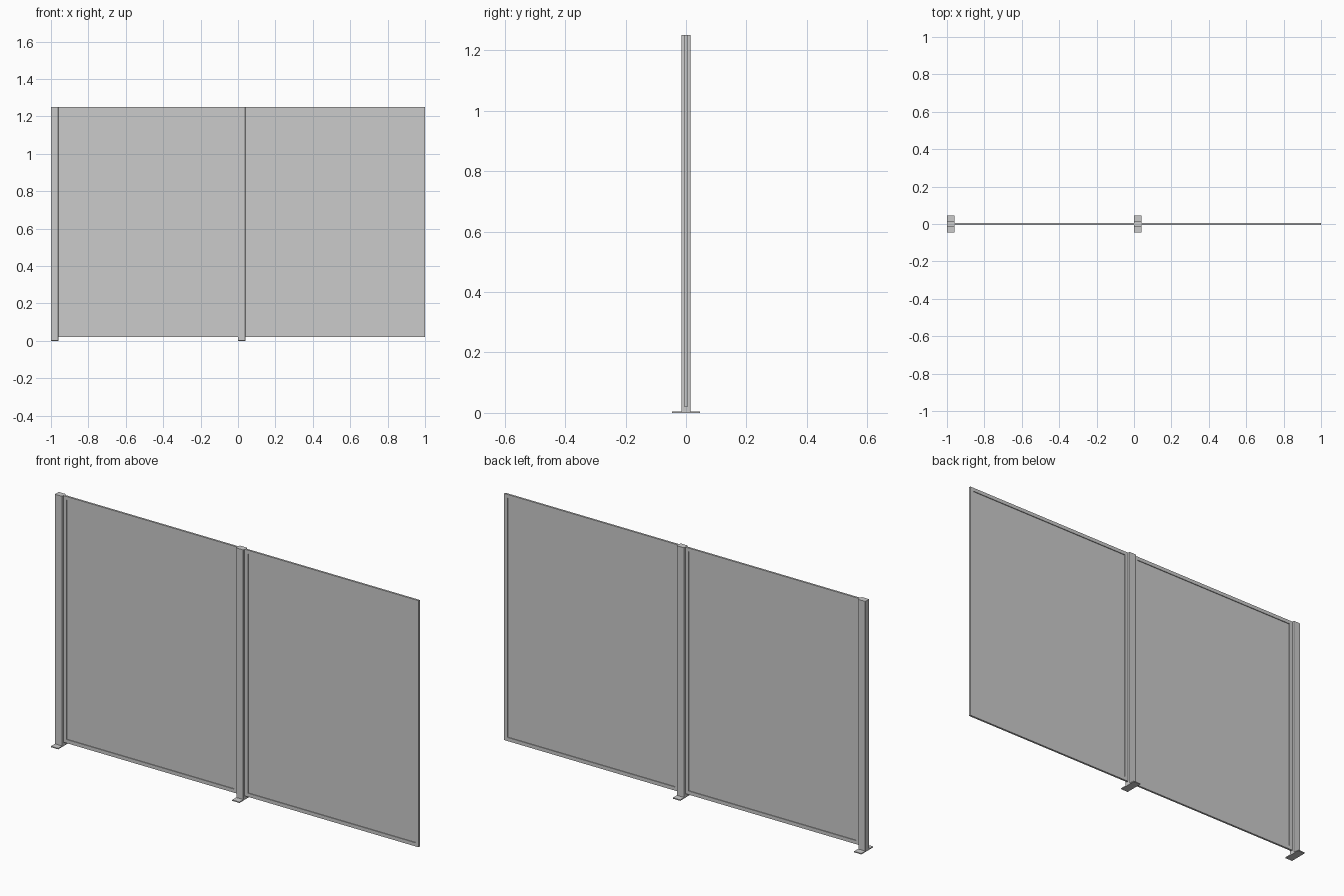
import bpy

if "Cube" in bpy.data.objects:
    bpy.data.objects.remove(bpy.data.objects["Cube"])

TOP = 1.25


def box(name, x, y, z, bevel=0.0):
    """Box from (min, max) ranges, with optional vertical-edge rounding."""
    bpy.ops.mesh.primitive_cube_add(
        size=1, location=[(a + b) / 2 for a, b in (x, y, z)])
    ob = bpy.context.object
    ob.name = name
    ob.scale = [b - a for a, b in (x, y, z)]
    bpy.ops.object.transform_apply(location=False, rotation=False, scale=True)
    if bevel:
        m = ob.modifiers.new("rounding", 'BEVEL')
        m.width = bevel
        m.segments = 3
        m.limit_method = 'WEIGHT'
        w = ob.data.attributes.new("bevel_weight_edge", 'FLOAT', 'EDGE')
        for e in ob.data.edges:
            a, b = (ob.data.vertices[i].co for i in e.vertices)
            w.data[e.index].value = float(abs(a.z - b.z) > 0.01)
        bpy.ops.object.shade_smooth_by_angle()
    return ob


def post(x0):
    # upright and its floor plate
    box("post", (x0, x0 + 0.04), (-0.015, 0.015), (0.005, TOP), 0.003)
    box("foot_plate", (x0, x0 + 0.04), (-0.046, 0.046), (0, 0.005))


def panel(x0, x1):
    # perimeter frame with a recessed infill sheet
    z0, w, d = 0.02, 0.018, (-0.005, 0.005)
    box("frame_left", (x0, x0 + w), d, (z0, TOP))
    box("frame_right", (x1 - w, x1), d, (z0, TOP))
    box("frame_bottom", (x0 + w, x1 - w), d, (z0, z0 + w))
    box("frame_top", (x0 + w, x1 - w), d, (TOP - w, TOP))
    box("infill_sheet", (x0 + w, x1 - w), (-0.001, 0.001), (z0 + w, TOP - w))


for start in (-1.0, 0.0):
    post(start)
    panel(start + 0.04, start + 1.0)
